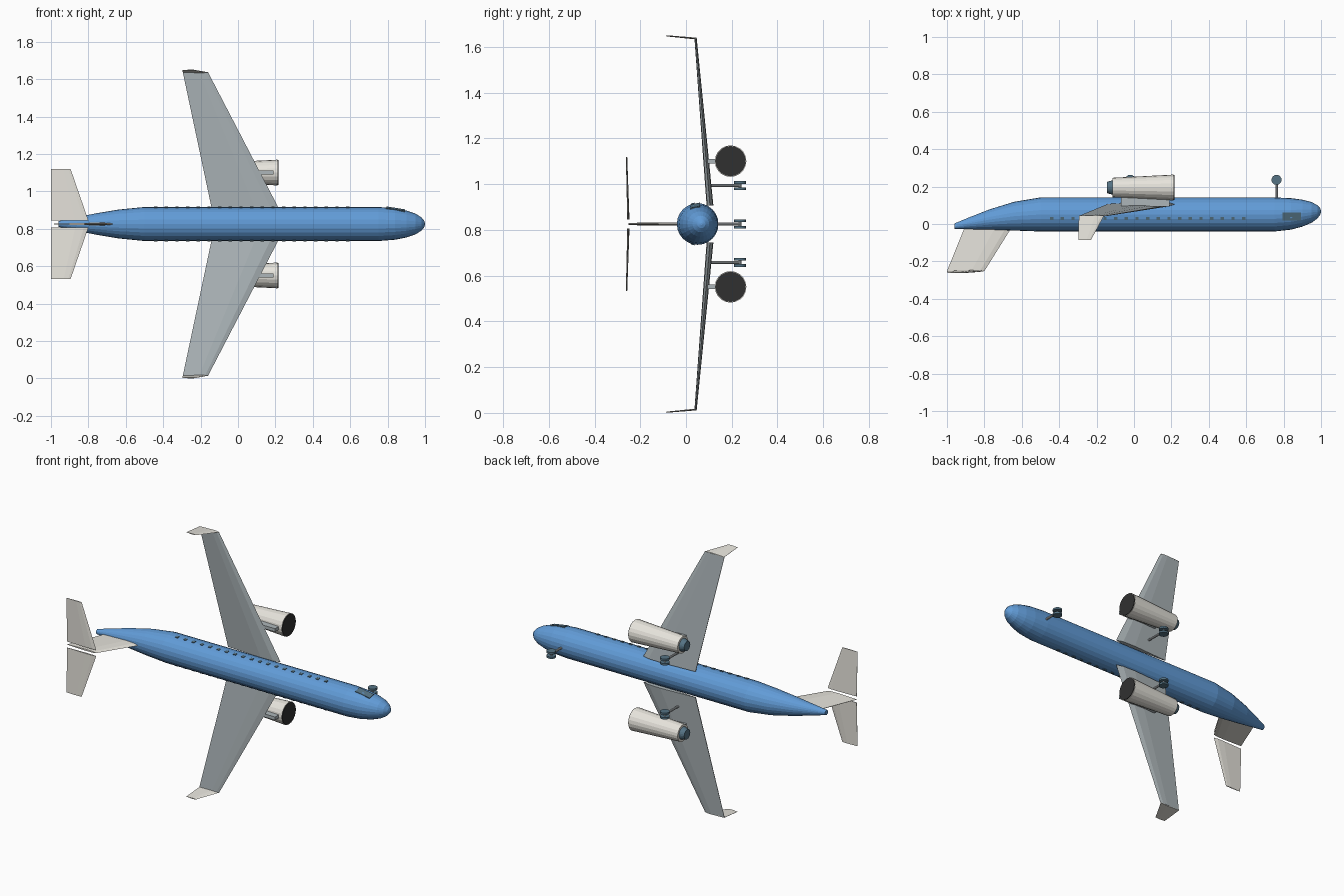
import bpy, bmesh
from math import cos, sin, pi, radians, sqrt

if "Cube" in bpy.data.objects:
    bpy.data.objects.remove(bpy.data.objects["Cube"])

CZ = 0.826            # fuselage axis height; the aircraft lies on its side
FUS_Y, FUS_R = 0.051, 0.091


def mat(name, *rgb):
    m = bpy.data.materials.new(name)
    m.diffuse_color = (*rgb, 1)
    m.use_nodes = True
    m.node_tree.nodes["Principled BSDF"].inputs["Base Color"].default_value = m.diffuse_color
    return m


BLUE = mat("body_blue", 0.12, 0.33, 0.68)
GREY = mat("wing_grey", 0.42, 0.47, 0.49)
CREAM = mat("cream", 0.80, 0.78, 0.72)
BLACK = mat("black", 0.03, 0.03, 0.03)
GLASS = mat("dark_glass", 0.09, 0.17, 0.23)
STEEL = mat("strut_steel", 0.5, 0.53, 0.55)


def loft(name, rings, material):
    """Skin a list of equal-length point rings and cap both ends."""
    bm = bmesh.new()
    loops = [[bm.verts.new(p) for p in r] for r in rings]
    n = len(loops[0])
    for a, b in zip(loops, loops[1:]):
        for i in range(n):
            j = (i + 1) % n
            bm.faces.new((a[i], a[j], b[j], b[i]))
    bm.faces.new(loops[0])
    bm.faces.new(loops[-1])
    bmesh.ops.recalc_face_normals(bm, faces=bm.faces)
    me = bpy.data.meshes.new(name)
    bm.to_mesh(me)
    bm.free()
    me.materials.append(material)
    ob = bpy.data.objects.new(name, me)
    bpy.context.collection.objects.link(ob)
    return ob


def tube(name, stations, z, material, sides=20):
    """Round body along x; stations are (x, centre y, radius)."""
    return loft(name, [[(x, y + r * cos(2 * pi * i / sides), z + r * sin(2 * pi * i / sides))
                        for i in range(sides)] for x, y, r in stations], material)


FOIL = [(0, 0), (0.12, 0.4), (0.35, 0.5), (1, 0.08), (1, -0.08), (0.35, -0.5), (0.12, -0.4)]


def blade(name, sections, material, thick="y"):
    """Wing-like surface; sections are (leading x, trailing x, y, z, thickness)."""
    rings = []
    for le, te, y, z, t in sections:
        rings.append([(le + (te - le) * u,
                       y + (v * t if thick == "y" else 0),
                       z + (v * t if thick == "z" else 0)) for u, v in FOIL])
    return loft(name, rings, material)


def box(name, loc, size, material, rot=(0, 0, 0)):
    bpy.ops.mesh.primitive_cube_add(size=1, location=loc, rotation=rot)
    ob = bpy.context.object
    ob.name, ob.scale = name, size
    ob.data.materials.append(material)
    return ob


def cylinder(name, loc, r, depth, material, rot=(0, 0, 0), sides=16):
    bpy.ops.mesh.primitive_cylinder_add(vertices=sides, radius=r, depth=depth,
                                        location=loc, rotation=rot)
    ob = bpy.context.object
    ob.name = name
    ob.data.materials.append(material)
    return ob


def landing_gear(name, x, z, top):
    wy = 0.236
    cylinder(name + "_strut", (x, (top + wy) / 2, z), 0.007, wy - top, STEEL,
             (radians(90), 0, 0), 10)
    cylinder(name + "_axle", (x, wy, z), 0.006, 0.03, STEEL, sides=10)
    for i, s in enumerate((1, -1)):
        cylinder(f"{name}_wheel_{i}", (x, wy, z + s * 0.014), 0.027, 0.012, GLASS)


# Fuselage with upswept tail and slightly drooped nose
tube("fuselage", [(-0.96, -0.012, 0.015), (-0.88, 0.004, 0.032), (-0.77, 0.024, 0.055),
                  (-0.64, 0.042, 0.077), (-0.5, FUS_Y, FUS_R), (0.75, FUS_Y, FUS_R),
                  (0.84, 0.054, 0.084), (0.90, 0.058, 0.072), (0.95, 0.062, 0.055),
                  (0.98, 0.065, 0.036), (0.995, 0.067, 0.018), (1.0, 0.068, 0.004)], CZ, BLUE, 24)

# Cockpit window on the +z side
box("cockpit_window", (0.842, 0.042, CZ + 0.071), (0.10, 0.042, 0.022), GLASS,
    (radians(12), radians(9), 0))

# Vertical fin
blade("tail_fin", [(-0.65, -0.903, -0.012, CZ, 0.016), (-0.80, -1.0, -0.252, CZ, 0.010)],
      CREAM, "z")

# Parts mirrored about the fuselage axis
for side, s in (("left", 1), ("right", -1)):
    # Wing and winglet
    blade(side + "_wing", [(0.22, -0.14, 0.105, CZ + s * 0.08, 0.03),
                           (-0.16, -0.295, 0.042, CZ + s * 0.811, 0.010)], GREY)
    blade(side + "_winglet", [(-0.16, -0.295, 0.045, CZ + s * 0.811, 0.008),
                              (-0.23, -0.297, -0.085, CZ + s * 0.823, 0.005)], CREAM, "z")
    # Horizontal stabiliser
    blade(side + "_stabiliser", [(-0.80, -1.0, -0.252, CZ + s * 0.019, 0.010),
                                 (-0.895, -1.0, -0.260, CZ + s * 0.294, 0.006)], CREAM)
    # Engine: nacelle, intake disc, exhaust and pylon
    ez, ey = CZ + s * 0.275, 0.195
    tube(side + "_engine_nacelle", [(0.212, ey, 0.069), (-0.115, ey, 0.052)], ez, CREAM)
    tube(side + "_engine_intake", [(0.216, ey, 0.066), (0.20, ey, 0.066)], ez, BLACK)
    tube(side + "_engine_exhaust", [(-0.11, ey, 0.040), (-0.145, ey, 0.030)], ez, GLASS)
    box(side + "_engine_pylon", (0.06, 0.118, ez), (0.26, 0.05, 0.02), GREY)
    # Main landing gear
    landing_gear(side + "_main_gear", -0.02, CZ + s * 0.168, 0.10)
    # Cabin windows
    wy = 0.030
    wz = sqrt(FUS_R ** 2 - (wy - FUS_Y) ** 2)
    for i in range(19):
        box(f"{side}_cabin_window_{i}", (-0.44 + i * 0.057, wy, CZ + s * wz),
            (0.018, 0.016, 0.006), GLASS, (radians(13 * s), 0, 0))

landing_gear("nose_gear", 0.762, CZ, 0.13)
